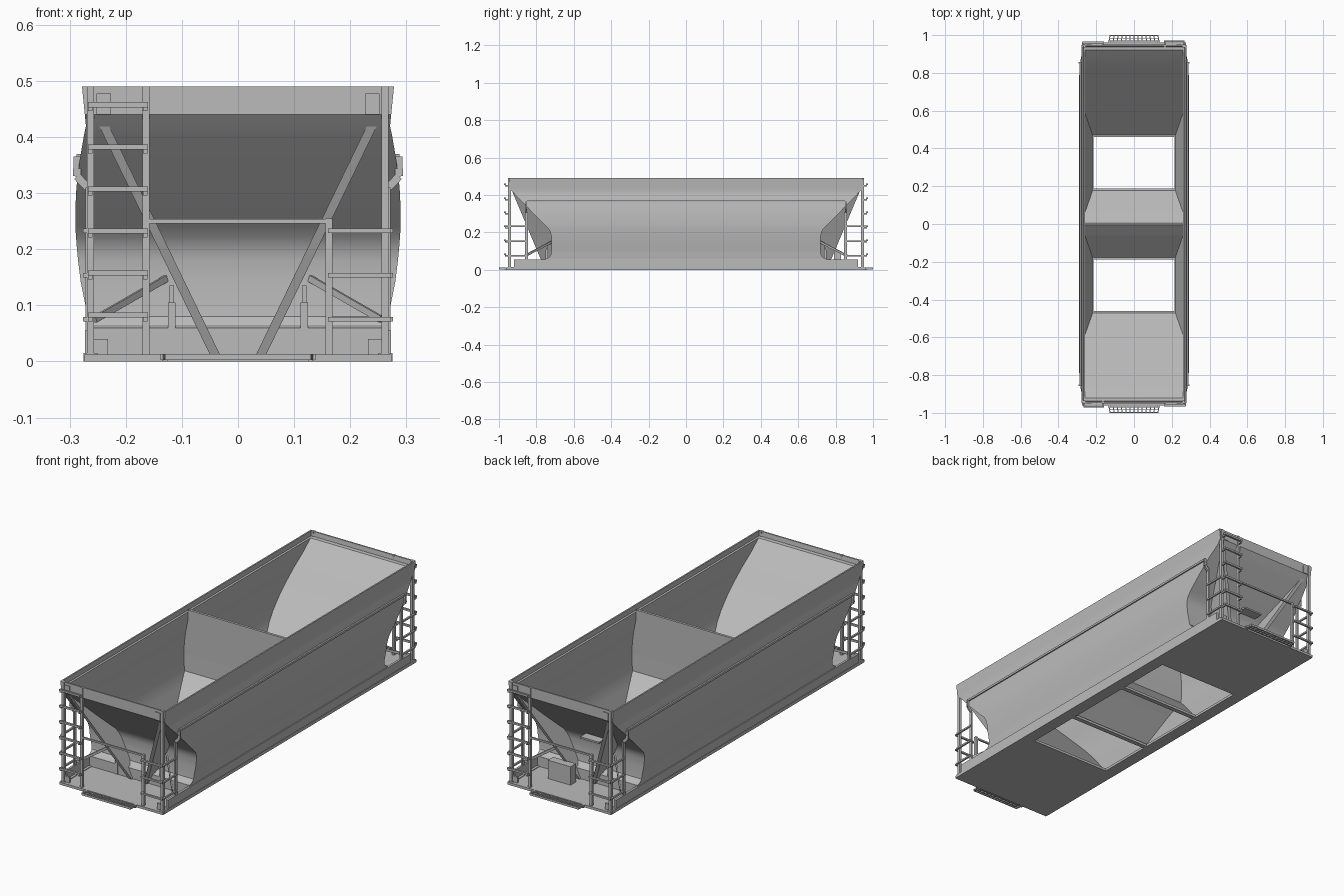
import bpy, bmesh, math
from mathutils import Vector, Matrix

if "Cube" in bpy.data.objects:
    bpy.data.objects.remove(bpy.data.objects["Cube"], do_unlink=True)

grey = bpy.data.materials.new("body_grey")
grey.use_nodes = True
grey.diffuse_color = (0.5, 0.5, 0.5, 1)
grey.node_tree.nodes["Principled BSDF"].inputs["Base Color"].default_value = (0.5, 0.5, 0.5, 1)


def finish(name, bm, smooth=None):
    bmesh.ops.recalc_face_normals(bm, faces=bm.faces)
    mesh = bpy.data.meshes.new(name)
    bm.to_mesh(mesh)
    bm.free()
    mesh.materials.append(grey)
    ob = bpy.data.objects.new(name, mesh)
    bpy.context.scene.collection.objects.link(ob)
    if smooth:
        bpy.ops.object.select_all(action='DESELECT')
        ob.select_set(True)
        bpy.context.view_layer.objects.active = ob
        bpy.ops.object.shade_smooth_by_angle(angle=math.radians(smooth))
    return ob


def add_box(bm, x0, x1, y0, y1, z0, z1):
    m = Matrix.Translation(((x0 + x1) / 2, (y0 + y1) / 2, (z0 + z1) / 2))
    bmesh.ops.create_cube(bm, size=1, matrix=m @ Matrix.Diagonal((x1 - x0, y1 - y0, z1 - z0, 1)))


def add_bar(bm, a, b, w=0.009, d=0.009):
    a, b = Vector(a), Vector(b)
    rot = (b - a).to_track_quat('Z', 'Y').to_matrix().to_4x4()
    m = Matrix.Translation((a + b) / 2) @ rot @ Matrix.Diagonal((w, d, (b - a).length, 1))
    bmesh.ops.create_cube(bm, size=1, matrix=m)


def add_loft(bm, levels, cap=False):
    """Stack of rectangles given as (z, half width, half length)."""
    rings = [[bm.verts.new((sx * x, sy * y, z)) for sx, sy in ((-1, -1), (1, -1), (1, 1), (-1, 1))]
             for z, x, y in levels]
    for lo, hi in zip(rings, rings[1:]):
        for i in range(4):
            j = (i + 1) % 4
            bm.faces.new((lo[i], lo[j], hi[j], hi[i]))
    if cap:
        bm.faces.new(rings[-1])


def both_ends(name, build):
    """Build the front end, then repeat it turned half round at the back."""
    bm = bmesh.new()
    build(bm)
    finish("front_" + name, bm)
    bm = bmesh.new()
    build(bm)
    bmesh.ops.rotate(bm, verts=bm.verts, matrix=Matrix.Rotation(math.pi, 3, 'Z'))
    finish("back_" + name, bm)


# Hopper tub: bulged outer shell, rim, and inner shell with sloping ends
outer = [(0.01, 0.268, 0.75), (0.06, 0.268, 0.75), (0.065, 0.269, 0.735), (0.08, 0.27, 0.722),
         (0.1, 0.272, 0.72), (0.14, 0.28, 0.72), (0.18, 0.285, 0.72), (0.2, 0.287, 0.725),
         (0.22, 0.2885, 0.735), (0.24, 0.29, 0.755), (0.27, 0.29, 0.785), (0.31, 0.288, 0.825),
         (0.36, 0.282, 0.872), (0.4, 0.275, 0.912), (0.42, 0.271, 0.93), (0.44, 0.273, 0.947)]
rim = [(0.49, 0.278, 0.947), (0.49, 0.271, 0.94), (0.468, 0.268, 0.937), (0.466, 0.26, 0.92)]
inner = [(0.42, 0.262, 0.87), (0.36, 0.274, 0.812), (0.31, 0.28, 0.764), (0.26, 0.283, 0.715),
         (0.21, 0.281, 0.666), (0.17, 0.274, 0.627), (0.13, 0.26, 0.588), (0.0, 0.215, 0.46)]
bm = bmesh.new()
add_loft(bm, outer + rim + inner)
finish("hopper_tub", bm, 28)

# Centre divider standing on an inverted V ridge
bm = bmesh.new()
ridge = [(0.003, 0.216, 0.185), (0.13, 0.261, 0.06), (0.18, 0.278, 0.008), (0.26, 0.284, 0.006),
         (0.31, 0.281, 0.006), (0.36, 0.275, 0.006), (0.42, 0.263, 0.006), (0.475, 0.261, 0.006)]
add_loft(bm, ridge, cap=True)
finish("centre_divider", bm)

# Floor plate with three openings
bm = bmesh.new()
for s in (-1, 1):
    add_box(bm, *sorted((s * 0.215, s * 0.274)), -0.46, 0.46, 0, 0.012)
    add_box(bm, -0.274, 0.274, *sorted((s * 0.46, s * 0.96)), 0, 0.012)
    add_box(bm, -0.215, 0.215, *sorted((s * 0.165, s * 0.187)), 0, 0.012)
finish("floor_plate", bm)

# Side sills and side ribs
for s, side in ((1, "left"), (-1, "right")):
    bm = bmesh.new()
    add_box(bm, *sorted((s * 0.262, s * 0.273)), -0.92, 0.92, 0.01, 0.055)
    add_box(bm, *sorted((s * 0.25, s * 0.275)), -0.95, 0.95, 0.0, 0.015)
    finish(side + "_side_sill", bm)
    bm = bmesh.new()
    add_box(bm, *sorted((s * 0.275, s * 0.288)), -0.85, 0.85, 0.36, 0.37)
    finish(side + "_side_rib", bm)


# Slanted gusset plates under the end slopes
def gussets(bm):
    shape = [(0.45, 0.942), (0.01, 0.757), (0.01, 0.7), (0.19, 0.7), (0.24, 0.735), (0.44, 0.92)]
    for s in (-1, 1):
        sides = []
        for t in (-0.009, 0.009):
            sides.append([bm.verts.new((s * (0.04 + 0.485 * (z - 0.01) + t), -y, z)) for z, y in shape])
            bm.faces.new(sides[-1])
        for i in range(len(shape)):
            j = (i + 1) % len(shape)
            bm.faces.new((sides[0][i], sides[0][j], sides[1][j], sides[1][i]))
        add_box(bm, *sorted((s * 0.226, s * 0.252)), -0.951, -0.94, 0.44, 0.478)


both_ends("gussets", gussets)


# Tall ladder, short ladder and corner posts
def ladders(bm):
    add_box(bm, -0.269, -0.257, -0.951, -0.935, 0.01, 0.49)
    add_box(bm, -0.17, -0.158, -0.951, -0.938, 0.01, 0.49)
    add_box(bm, 0.256, 0.268, -0.951, -0.935, 0.01, 0.49)
    add_box(bm, 0.156, 0.168, -0.951, -0.938, 0.01, 0.255)
    for i in range(6):
        z = 0.08 + 0.075 * i
        add_box(bm, -0.267, -0.16, -0.972, -0.963, z - 0.002, z + 0.007)
        for x in (-0.263, -0.165):
            add_box(bm, x - 0.004, x + 0.004, -0.968, -0.945, z - 0.009, z - 0.001)
    for i in range(3):
        z = 0.075 + 0.079 * i
        add_box(bm, 0.16, 0.272, -0.965, -0.956, z - 0.004, z + 0.004)
        for x in (0.164, 0.263):
            add_box(bm, x - 0.004, x + 0.004, -0.96, -0.945, z - 0.004, z + 0.004)


both_ends("ladders", ladders)


# Side ladders round each corner, with a cranked top
def side_ladders(bm):
    for s in (-1, 1):
        path = [(0.268, 0.01), (0.268, 0.31), (0.287, 0.33), (0.286, 0.365)]
        for (x0, z0), (x1, z1) in zip(path, path[1:]):
            add_bar(bm, (s * x0, -0.853, z0), (s * x1, -0.853, z1), 0.008, 0.014)
        for i in range(3):
            z = 0.075 + 0.079 * i
            add_bar(bm, (s * 0.272, -0.95, z), (s * 0.272, -0.85, z), 0.008, 0.008)


both_ends("side_ladders", side_ladders)


# Cross rail, diagonal stays and small stanchions
def end_fittings(bm):
    add_box(bm, -0.165, 0.165, -0.95, -0.942, 0.246, 0.254)
    for s in (-1, 1):
        add_bar(bm, (s * 0.255, -0.86, 0.075), (s * 0.128, -0.72, 0.148), 0.006, 0.012)
        add_box(bm, *sorted((s * 0.111, s * 0.125)), -0.752, -0.738, 0.01, 0.105)
        add_box(bm, *sorted((s * 0.114, s * 0.122)), -0.749, -0.741, 0.1, 0.135)
        add_box(bm, *sorted((s * 0.232, s * 0.262)), -0.945, -0.935, 0.01, 0.04)


both_ends("end_fittings", end_fittings)


# Open grating step beyond the floor
def grating(bm):
    add_box(bm, -0.13, 0.13, -1.0, -0.995, 0.003, 0.013)
    add_box(bm, -0.138, 0.138, -0.972, -0.967, 0.003, 0.013)
    add_box(bm, -0.132, 0.132, -0.986, -0.982, 0.003, 0.013)
    for i in range(13):
        x = -0.132 + 0.022 * i
        add_bar(bm, (x, -0.967, 0.008), (x * 0.96, -0.998, 0.008), 0.005, 0.01)
    for x in (-0.13, 0.13):
        add_box(bm, x - 0.005, x + 0.005, -0.97, -0.955, 0.0, 0.012)


both_ends("grating_step", grating)

# Equipment box and shelf on the back end only
bm = bmesh.new()
add_box(bm, 0.03, 0.15, 0.79, 0.83, 0.01, 0.1)
finish("equipment_box", bm)
bm = bmesh.new()
add_box(bm, -0.1, 0.0, 0.75, 0.8, 0.233, 0.241)
finish("back_shelf", bm)
